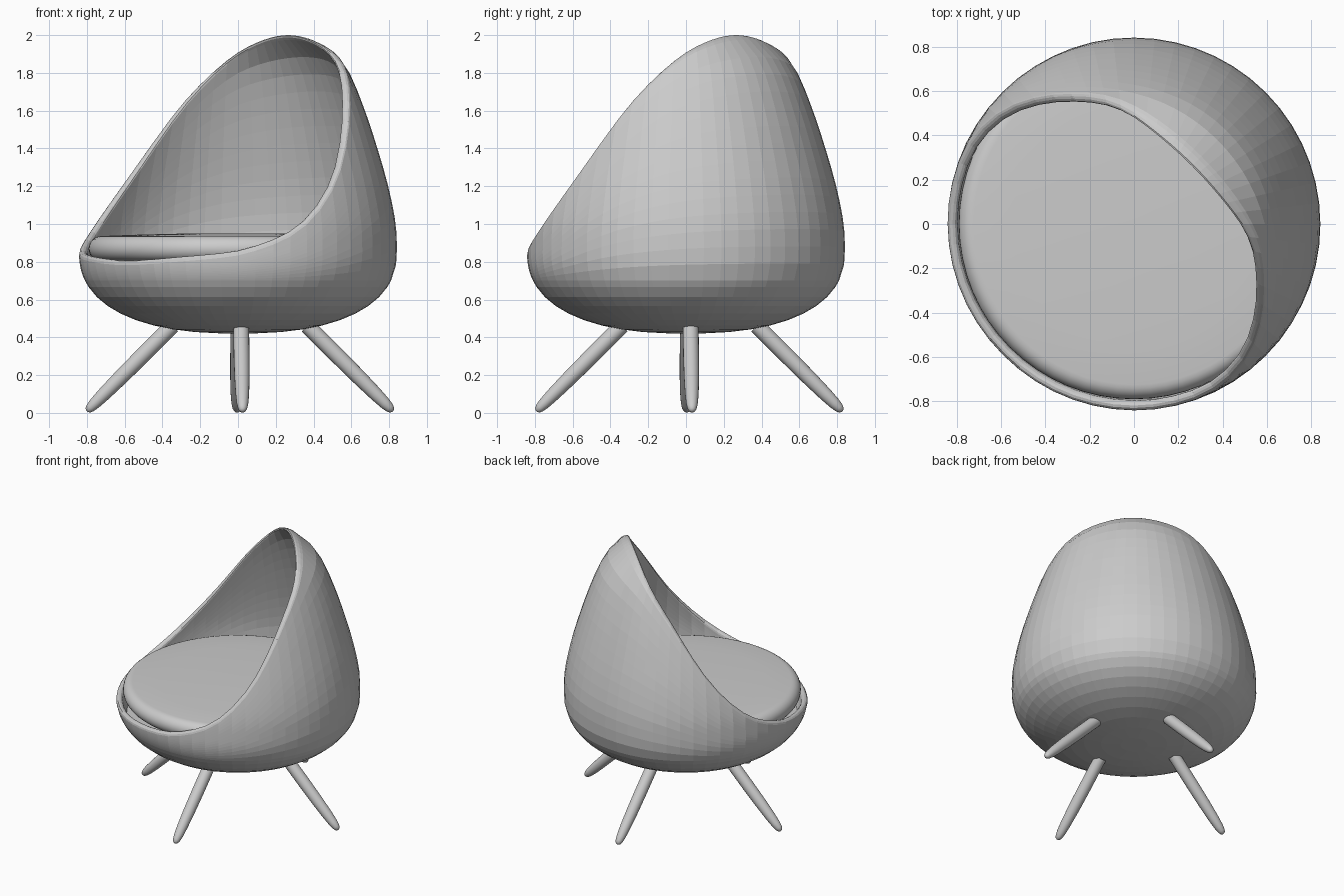
import bpy, math
from mathutils import Matrix, Vector

cube = bpy.data.objects.get("Cube")
if cube:
    bpy.data.objects.remove(cube, do_unlink=True)

grey = bpy.data.materials.new("plain_grey")
grey.use_nodes = True
tone = (0.6, 0.6, 0.6, 1)
grey.diffuse_color = tone
grey.node_tree.nodes["Principled BSDF"].inputs["Base Color"].default_value = tone


def curve(points):
    """Smooth function through (z, value) points."""
    def slope(i):
        a, b = points[max(i - 1, 0)], points[min(i + 1, len(points) - 1)]
        return (b[1] - a[1]) / (b[0] - a[0])

    def value(z):
        i = 0
        while i < len(points) - 2 and z > points[i + 1][0]:
            i += 1
        (z0, v0), (z1, v1) = points[i], points[i + 1]
        h = z1 - z0
        t = min(max((z - z0) / h, 0), 1)
        return ((2*t**3 - 3*t**2 + 1) * v0 + (t**3 - 2*t**2 + t) * h * slope(i)
                + (3*t**2 - 2*t**3) * v1 + (t**3 - t**2) * h * slope(i + 1))
    return value


def lathe(name, column, segs, matrix=Matrix(), smooth=True):
    """Turn column(angle) -> [(radius, z)] around z, with both ends capped."""
    verts, faces = [], []
    for s in range(segs):
        a = math.tau * s / segs
        col = column(a)
        verts += [matrix @ Vector((r * math.cos(a), r * math.sin(a), z)) for r, z in col]
    n = len(col)
    for s in range(segs):
        p, q = s * n, (s + 1) % segs * n
        faces += [(p + k, q + k, q + k + 1, p + k + 1) for k in range(n - 1)]
    faces.append([s * n for s in reversed(range(segs))])
    faces.append([s * n + n - 1 for s in range(segs)])
    mesh = bpy.data.meshes.new(name)
    mesh.from_pydata(verts, [], faces)
    mesh.materials.append(grey)
    obj = bpy.data.objects.new(name, mesh)
    bpy.context.collection.objects.link(obj)
    if smooth:
        bpy.ops.object.select_all(action='DESELECT')
        obj.select_set(True)
        bpy.context.view_layer.objects.active = obj
        bpy.ops.object.shade_smooth_by_angle(angle=math.radians(40))
    return obj


# Egg shell: rounded bowl below, tapering back above, cut by a sweeping opening
WIDE, BASE, BELLY, POWER = 0.842, 0.42, 0.86, 2.4
upper = curve([(0.86, 0.842), (1.0, 0.835), (1.2, 0.795), (1.4, 0.738), (1.6, 0.672),
               (1.8, 0.59), (1.9, 0.52), (2.0, 0.40)])
opening = curve([(0.78, -0.9), (0.82, -0.8), (0.86, -0.59), (0.98, -0.33), (1.2, -0.09),
                 (1.4, 0.057), (1.65, 0.21), (1.85, 0.335), (2.0, 0.40)])


def radius(z):
    if z >= BELLY:
        return upper(z)
    s = (BELLY - z) / (BELLY - BASE)
    return WIDE * max(1 - s ** POWER, 0) ** (1 / POWER)


def rim_height(angle):
    low, high = 0.78, 2.0
    for _ in range(40):
        mid = (low + high) / 2
        if radius(mid) * math.cos(angle) > opening(mid):
            low = mid
        else:
            high = mid
    return low


def shell_column(angle):
    wall, lip, split, rows = 0.045, 0.025, 0.7, 14
    top = rim_height(angle) - lip
    col = []
    for k in range(9):
        s = math.cos(math.radians(4 + 8 * k)) ** (2 / POWER)
        z = BELLY - (BELLY - BASE) * s
        if z < split - 0.02:
            col.append((radius(z), z))
    heights = [split + (top - split) * k / rows for k in range(rows + 1)]
    col += [(radius(z), z) for z in heights]
    # rounded lip leaning with the wall
    lean = radius(top + lip) - radius(top)
    for k in range(1, 6):
        a = math.pi * k / 6
        rise = math.sin(a)
        col.append((radius(top) - wall / 2 * (1 - math.cos(a)) + lean * rise, top + lip * rise))
    col += [(radius(z) - wall, z) for z in reversed(heights)]
    return col


lathe("egg_shell", shell_column, 56, Matrix.Rotation(math.pi / 4, 4, 'Z'), smooth=False)


# Seat cushion with a rounded edge and a slightly domed top
def cushion_column(_):
    edge, mid, half = 0.725, 0.87, 0.066
    col = [(0.3, mid - half)]
    for k in range(13):
        a = math.radians(-90 + 15 * k)
        col.append((edge + half * math.cos(a), mid + half * math.sin(a)))
    return col + [(0.55, 0.943), (0.3, 0.949), (0.05, 0.951)]


lathe("seat_cushion", cushion_column, 64)


# Four splayed tapering legs with rounded feet
def leg_column(_):
    return [(0.006, 0), (0.017, 0.007), (0.025, 0.025), (0.031, 0.06), (0.036, 0.13),
            (0.040, 0.25), (0.042, 0.4), (0.042, 0.64)]


tilt = Matrix.Rotation(math.radians(-45), 4, 'Y')
for k, name in enumerate(("left_leg", "back_leg", "right_leg", "front_leg")):
    turn = Matrix.Rotation(k * math.pi / 2 + 0.018, 4, 'Z')
    place = Matrix.Translation((0.01, 0.018, 0)) @ turn @ Matrix.Translation((0.81, 0, 0.009))
    lathe(name, leg_column, 20, place @ tilt)
